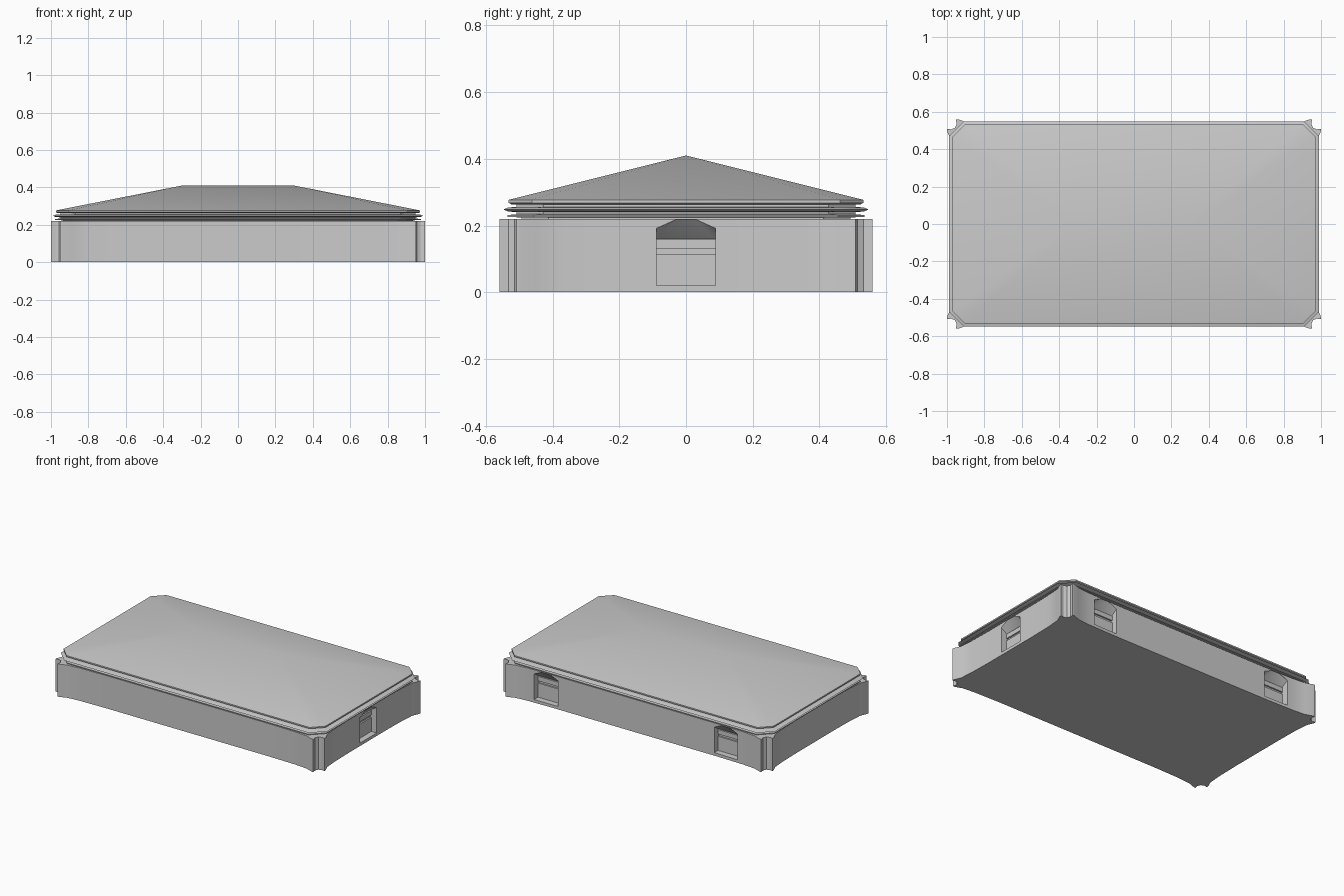
import bpy, bmesh, math
from mathutils import Matrix, Vector

if "Cube" in bpy.data.objects:
    bpy.data.objects.remove(bpy.data.objects["Cube"])


def add_object(name, bm):
    bmesh.ops.recalc_face_normals(bm, faces=bm.faces[:])
    me = bpy.data.meshes.new(name)
    bm.to_mesh(me)
    bm.free()
    ob = bpy.data.objects.new(name, me)
    bpy.context.collection.objects.link(ob)
    return ob


def activate(ob):
    bpy.ops.object.select_all(action='DESELECT')
    ob.select_set(True)
    bpy.context.view_layer.objects.active = ob


def smooth(ob, angle=30):
    activate(ob)
    bpy.ops.object.shade_smooth_by_angle(angle=math.radians(angle))


def loft(bm, rings):
    # skin between successive rings of equal size
    for a, b in zip(rings, rings[1:]):
        n = len(a)
        for i in range(n):
            bm.faces.new((a[i], a[(i + 1) % n], b[(i + 1) % n], b[i]))


def octagon(hx, hy, c):
    q = [(hx, hy - c), (hx - c, hy)]
    return (q + [(-x, y) for x, y in reversed(q)]
            + [(-x, -y) for x, y in q] + [(x, -y) for x, y in reversed(q)])


# Walls: plan outline flaring into paired corner fins
quarter = [(0.97, 0.2), (0.973, 0.36), (0.98, 0.45), (1.0, 0.497), (1.0, 0.509),
           (0.977, 0.506), (0.958, 0.514), (0.948, 0.533), (0.952, 0.56),
           (0.94, 0.56), (0.89, 0.542), (0.8, 0.534), (0.6, 0.53)]
plan = (quarter + [(-x, y) for x, y in reversed(quarter)]
        + [(-x, -y) for x, y in quarter] + [(x, -y) for x, y in reversed(quarter)])
bm = bmesh.new()
rings = [[bm.verts.new((x, y, z)) for x, y in plan] for z in (0, 0.22)]
loft(bm, rings)
bm.faces.new(rings[0])
bm.faces.new(rings[1])
walls = add_object("walls", bm)

# Doorways: one on the right side, two on the back
DEPTH = 0.05
doors = [Matrix.Translation((0.97, 0, 0))]
for s in (1, -1):
    doors.append(Matrix.Translation((0.67 * s, 0.53, 0)) @ Matrix.Rotation(math.pi / 2, 4, 'Z'))

for i, m in enumerate(doors):
    # recess with a ceiling sloping down to the back
    bm = bmesh.new()
    arch = [(0.088, 0.02), (0.088, 0.192), (0.03, 0.218)]
    pts = [(d, s * y, z) for d in (0, 0.1) for y, z in arch for s in (1, -1)]
    pts += [(-DEPTH, s * 0.088, z) for z in (0.02, 0.16) for s in (1, -1)]
    vs = [bm.verts.new(m @ Vector(p)) for p in pts]
    bmesh.ops.convex_hull(bm, input=vs)
    cutter = add_object("doorway_cutter", bm)
    cutter.hide_render = True
    mod = walls.modifiers.new("doorway", 'BOOLEAN')
    mod.operation = 'DIFFERENCE'
    mod.solver = 'EXACT'
    mod.object = cutter
    activate(walls)
    bpy.ops.object.modifier_apply(modifier=mod.name)
    bpy.data.objects.remove(cutter)
    # door leaf and the rail above it
    for name, z0, z1 in (("door_leaf", 0.02, 0.115), ("door_rail", 0.13, 0.16)):
        bm = bmesh.new()
        bmesh.ops.create_cube(bm, size=1, matrix=m
                              @ Matrix.Translation((-DEPTH + 0.003, 0, (z0 + z1) / 2))
                              @ Matrix.Diagonal((0.014, 0.176, z1 - z0, 1)))
        add_object(name, bm)
smooth(walls)

# Cornice: stacked mouldings following a chamfered rectangle
profile = [(0.935, 0.215), (0.935, 0.224), (0.978, 0.226), (0.978, 0.231),
           (0.95, 0.234), (0.95, 0.24), (0.975, 0.242), (0.99, 0.248),
           (0.975, 0.254), (0.95, 0.256), (0.95, 0.266)]
bm = bmesh.new()
rings = [[bm.verts.new((x, y, z)) for x, y in octagon(r, r - 0.442, 0.08)] for r, z in profile]
loft(bm, rings)
bm.faces.new(rings[0])
bm.faces.new(rings[-1])
smooth(add_object("cornice", bm))

# Roof: eave band and hipped slopes rising to a ridge
bm = bmesh.new()
eave = [[bm.verts.new((x, y, z)) for x, y in octagon(r, r - 0.442, 0.07)]
        for r, z in ((0.965, 0.263), (0.974, 0.268), (0.974, 0.277))]
loft(bm, eave)
bm.faces.new(eave[0])
ridge = {s: bm.verts.new((0.3 * s, 0, 0.41)) for s in (1, -1)}
top = eave[-1]
for i in range(8):
    a, b = top[i], top[(i + 1) % 8]
    ra, rb = (ridge[1 if v.co.x > 0 else -1] for v in (a, b))
    bm.faces.new((a, b, rb) if ra is rb else (a, b, rb, ra))
smooth(add_object("roof", bm))
